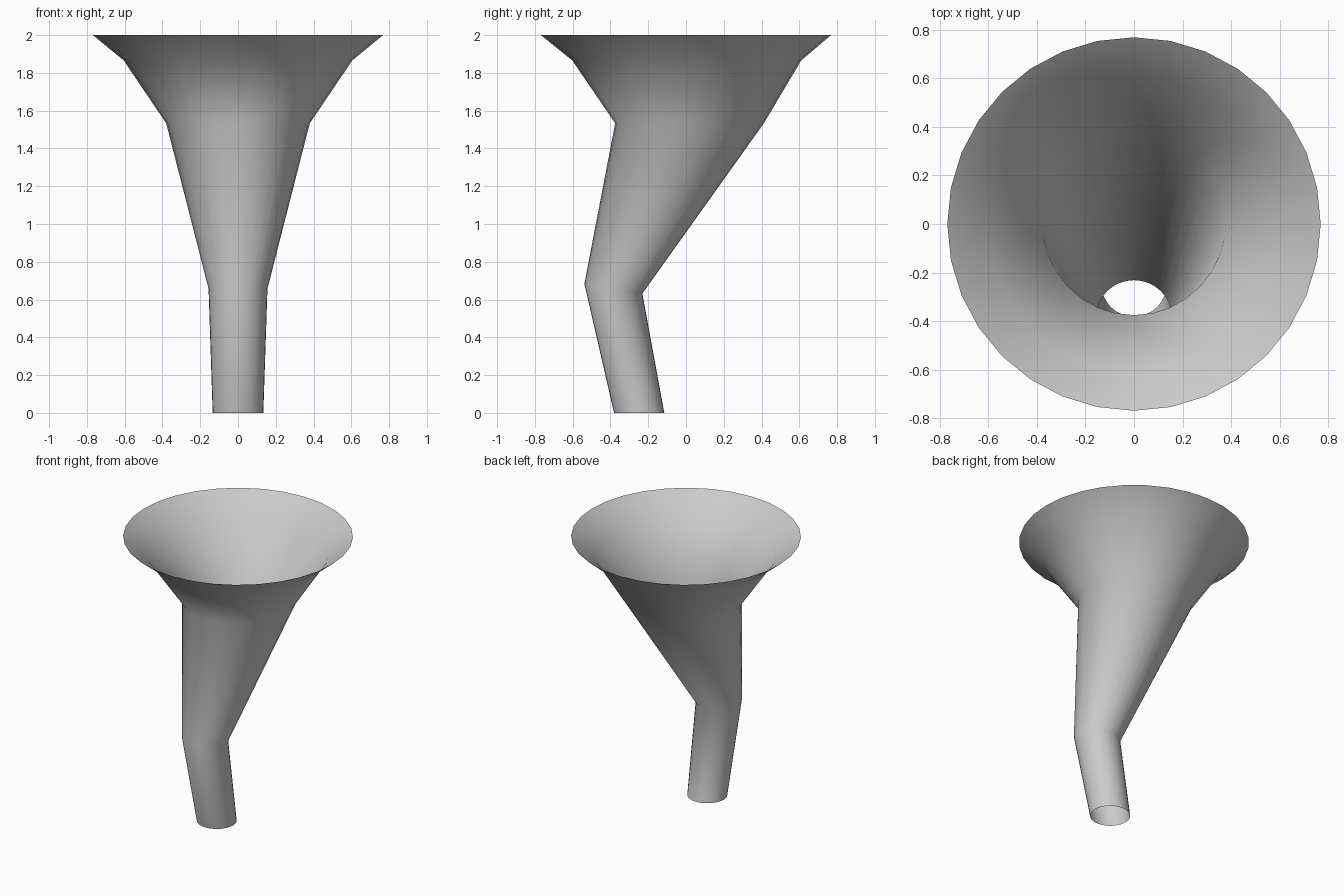
import bpy, bmesh
from math import sin, cos, tau

if "Cube" in bpy.data.objects:
    bpy.data.objects.remove(bpy.data.objects["Cube"])

SIDES = 32
# Ring sections from foot to rim: x radius, (y, z) of front point, (y, z) of back point
RINGS = [
    (0.134, (-0.381, 0.0), (-0.115, 0.0)),
    (0.156, (-0.538, 0.683), (-0.231, 0.632)),
    (0.38, (-0.375, 1.533), (0.412, 1.533)),
    (0.605, (-0.602, 1.866), (0.610, 1.866)),
    (0.768, (-0.768, 2.0), (0.768, 2.0)),
]

# Bent funnel: open single-walled skin lofted through the rings
bm = bmesh.new()
loops = []
for rx, (fy, fz), (by, bz) in RINGS:
    loop = []
    for i in range(SIDES):
        a = tau * i / SIDES
        t = (1 + sin(a)) / 2
        loop.append(bm.verts.new((rx * cos(a), fy + (by - fy) * t, fz + (bz - fz) * t)))
    loops.append(loop)

for lower, upper in zip(loops, loops[1:]):
    for i in range(SIDES):
        j = (i + 1) % SIDES
        bm.faces.new((lower[i], lower[j], upper[j], upper[i])).smooth = True

mesh = bpy.data.meshes.new("bent_funnel")
bm.to_mesh(mesh)
bm.free()
bpy.context.collection.objects.link(bpy.data.objects.new("bent_funnel", mesh))
